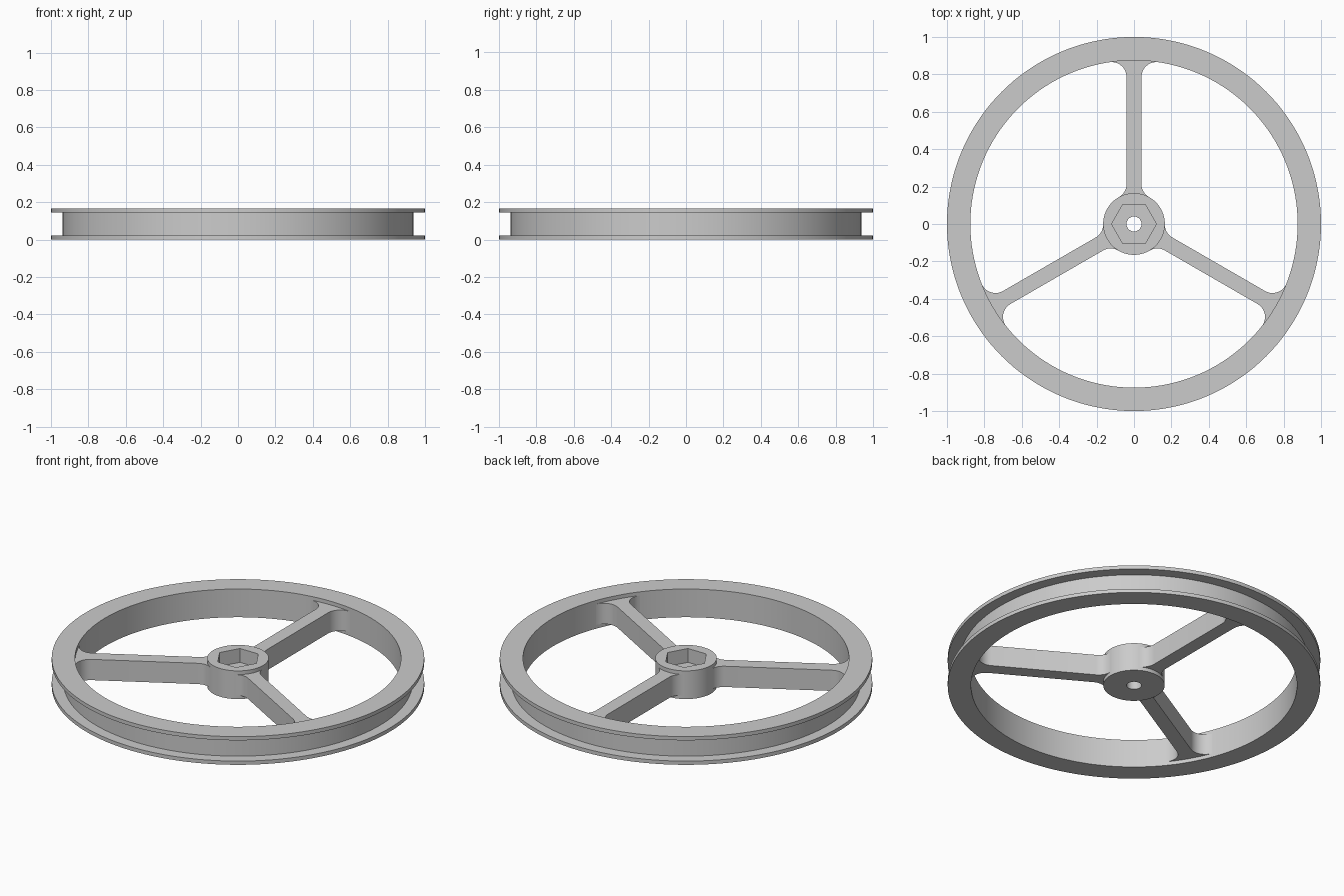
import bpy, bmesh
from math import pi, sin, cos, sqrt, radians, asin

cube = bpy.data.objects.get("Cube")
if cube:
    bpy.data.objects.remove(cube, do_unlink=True)

HEIGHT = 0.167
FLANGE = 0.022
RIM_IN = 0.875
HUB_R = 0.165
HALF_W = 0.04      # half the spoke width
FILLET = 0.08

grey = bpy.data.materials.new("light grey")
grey.use_nodes = True
colour = (0.6, 0.6, 0.6, 1)
grey.diffuse_color = colour
grey.node_tree.nodes["Principled BSDF"].inputs["Base Color"].default_value = colour


def finish(name, bm):
    bmesh.ops.recalc_face_normals(bm, faces=bm.faces)
    mesh = bpy.data.meshes.new(name)
    bm.to_mesh(mesh)
    bm.free()
    mesh.materials.append(grey)
    obj = bpy.data.objects.new(name, mesh)
    bpy.context.collection.objects.link(obj)
    bpy.ops.object.select_all(action='DESELECT')
    obj.select_set(True)
    bpy.context.view_layer.objects.active = obj
    bpy.ops.object.shade_smooth_by_angle(angle=radians(30))
    return obj


def lathe(name, profile, steps):
    """Closed ring; a profile radius may be a number or a function of angle."""
    bm = bmesh.new()
    rings = []
    for r, z in profile:
        ring = []
        for i in range(steps):
            a = 2 * pi * i / steps
            d = r(a) if callable(r) else r
            ring.append(bm.verts.new((d * cos(a), d * sin(a), z)))
        rings.append(ring)
    for k, low in enumerate(rings):
        high = rings[(k + 1) % len(rings)]
        for i in range(steps):
            j = (i + 1) % steps
            bm.faces.new((low[i], low[j], high[j], high[i]))
    return finish(name, bm)


def hexagon(a):
    return 0.104 / cos(a % (pi / 3) - pi / 6)


def arc(cx, cy, start, end, n=10):
    return [(cx + FILLET * cos(start + (end - start) * i / n),
             cy + FILLET * sin(start + (end - start) * i / n)) for i in range(n + 1)]


# Grooved rim
top = HEIGHT - FLANGE
lathe("rim", [(RIM_IN, 0), (1, 0), (1, FLANGE), (0.937, FLANGE),
              (0.937, top), (1, top), (1, HEIGHT), (RIM_IN, HEIGHT)], 144)

# Hub with hexagonal pocket and through hole
lathe("hub", [(0.04, 0), (HUB_R, 0), (HUB_R, HEIGHT), (hexagon, HEIGHT),
              (hexagon, 0.085), (0.04, 0.085)], 96)

# Spoke outline: right side with fillets at hub and rim, then mirrored
cx = HALF_W + FILLET
hub_y = sqrt((HUB_R + FILLET) ** 2 - cx ** 2)
rim_y = sqrt((RIM_IN - FILLET) ** 2 - cx ** 2)
hub_turn = pi + (pi / 2 - asin(cx / (HUB_R + FILLET)))
rim_turn = pi / 2 - asin(cx / (RIM_IN - FILLET))
side = [(0.06, 0.13)] + arc(cx, hub_y, hub_turn, pi)
side += arc(cx, rim_y, pi, rim_turn) + [(0.1, 0.9)]
outline = side + [(-x, y) for x, y in reversed(side)]

for k, name in enumerate(("back_spoke", "right_spoke", "left_spoke")):
    bm = bmesh.new()
    t = k * 2 * pi / 3
    face = bm.faces.new([bm.verts.new((x * cos(t) - y * sin(t), x * sin(t) + y * cos(t), FLANGE))
                         for x, y in outline])
    made = bmesh.ops.extrude_face_region(bm, geom=[face], use_keep_orig=True)["geom"]
    bmesh.ops.translate(bm, vec=(0, 0, top - FLANGE),
                        verts=[v for v in made if isinstance(v, bmesh.types.BMVert)])
    finish(name, bm)
